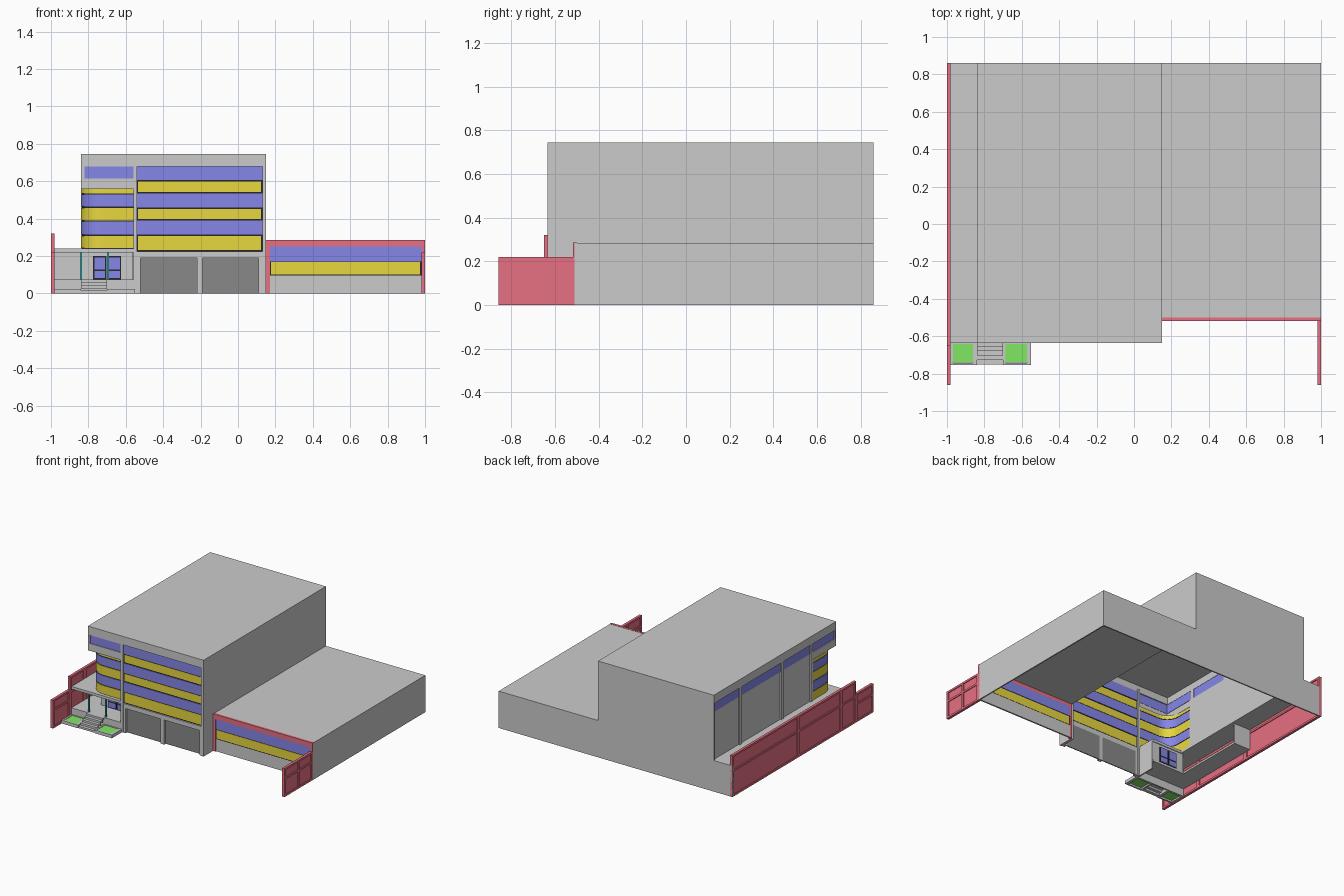
import bpy, bmesh, math

if "Cube" in bpy.data.objects:
    bpy.data.objects.remove(bpy.data.objects["Cube"])

def mat(name, r, g, b):
    m = bpy.data.materials.new(name)
    m.diffuse_color = (r, g, b, 1)
    m.use_nodes = True
    m.node_tree.nodes["Principled BSDF"].inputs["Base Color"].default_value = m.diffuse_color
    return m

BLUE = mat("blue", .24, .24, .82)
GOLD = mat("yellow", .8, .68, .05)
BLACK = mat("black", .02, .02, .02)
RED = mat("red", .8, .16, .22)
GREEN = mat("grass", .22, .8, .12)
DARK = mat("dark_grey", .25, .25, .25)
TEAL = mat("teal", .05, .5, .5)

def prism(name, pts, z0, z1, m=None):
    bm = bmesh.new()
    f = bm.faces.new([bm.verts.new((x, y, z0)) for x, y in pts])
    ext = bmesh.ops.extrude_face_region(bm, geom=[f])
    bmesh.ops.translate(bm, vec=(0, 0, z1 - z0),
                        verts=[v for v in ext["geom"] if isinstance(v, bmesh.types.BMVert)])
    bmesh.ops.recalc_face_normals(bm, faces=bm.faces)
    me = bpy.data.meshes.new(name)
    bm.to_mesh(me)
    bm.free()
    if m:
        me.materials.append(m)
    ob = bpy.data.objects.new(name, me)
    bpy.context.collection.objects.link(ob)
    return ob

def box(name, x0, x1, y0, y1, z0, z1, m=None):
    return prism(name, [(x0, y0), (x1, y0), (x1, y1), (x0, y1)], z0, z1, m)

def window(name, x0, x1, y, z0, z1):
    # yellow pane with a black border
    box(name + "_border", x0, x1, y - .003, y + .007, z0, z1, BLACK)
    box(name, x0 + .006, x1 - .006, y - .005, y + .009, z0 + .007, z1 - .007, GOLD)

# Main shell: open underneath, thin walls and roofs
box("tower_roof", -.84, .15, -.635, .86, .735, .745)
box("tower_right_wall", .14, .15, -.51, .86, .285, .74)
box("tower_right_front_wall", .13, .15, -.635, -.51, 0, .74)
box("tower_back_wall", -.84, .15, .85, .86, 0, .74)
box("annex_roof", .15, 1, -.51, .86, .275, .285)
box("annex_right_wall", .99, 1, -.51, .86, 0, .28)
box("annex_back_wall", .15, 1, .85, .86, 0, .28)
box("terrace_back_wall", -1, -.84, .85, .86, 0, .24)

# Tower left wall with pilasters and high windows
box("left_wall", -.83, -.82, -.37, .85, .24, .61)
box("left_parapet", -.84, -.82, -.635, .86, .68, .74)
edges = [.86, .53, .02, -.34, -.635]
for i, y in enumerate(edges):
    lo = .24 if i < 4 else .56
    box("left_pilaster", -.84, -.82, max(y - .015, -.635), min(y + .015, .86), lo, .7)
for a, b in zip(edges, edges[1:]):
    box("left_high_window", -.834, -.822, b, a, .61, .685, BLUE)

# Tower front: parapet, columns and striped bands
box("front_parapet", -.84, .15, -.635, -.61, .68, .74)
box("front_column", -.56, -.54, -.635, -.6, 0, .7)
for i in range(3):
    z = (.225, .39, .535)[i]
    t = (.315, .46, .607)[i]
    window("front_yellow_window", -.54, .13, -.617, z, t)
    box("front_blue_band", -.54, .13, -.625, -.605, t, (.39, .535, .68)[i], BLUE)

# Garage level
box("garage_lintel", -.54, .13, -.63, -.605, .19, .225)
for x0, x1 in ((-.54, -.52), (-.22, -.19), (.11, .13)):
    box("garage_pier", x0, x1, -.63, -.605, 0, .19)
for x0 in (-.52, -.19):
    box("garage_door", x0, x0 + .3, -.612, -.605, 0, .19, DARK)

# Rounded striped corner
def corner_path(off):
    r = .11 + off
    arc = [(-.725 - r * math.cos(a), -.5 - r * math.sin(a))
           for a in [math.pi / 2 * i / 12 for i in range(13)]]
    return [(arc[0][0], -.35)] + arc + [(-.56, arc[-1][1])]

def corner_band(name, z0, z1, m, out, inn):
    ob = prism(name, corner_path(out) + corner_path(inn)[::-1], z0, z1, m)
    bpy.context.view_layer.objects.active = ob
    ob.select_set(True)
    bpy.ops.object.shade_smooth_by_angle()
    ob.select_set(False)

corner_band("corner_core", .24, .56, BLACK, 0, -.008)
levels = [.24, .312, .388, .462, .532, .562]
for i, (a, b) in enumerate(zip(levels, levels[1:])):
    corner_band("corner_band", a + .003, b - .004, BLUE if i % 2 else GOLD, .004, -.01)

# Overhanging top box over the rounded corner
prism("overhang_soffit", corner_path(-.01)[1:] + [(-.56, -.635), (-.84, -.635), (-.84, -.5)], .558, .566)
box("overhang_sill", -.84, -.56, -.635, -.62, .56, .615)
box("overhang_left_sill", -.84, -.825, -.635, -.34, .56, .615)
box("overhang_window", -.83, -.56, -.63, -.618, .61, .685, BLUE)

# Annex front with red frame
box("annex_base", .17, .98, -.512, -.5, 0, .098)
window("annex_window", .17, .98, -.51, .095, .175)
box("annex_blue_band", .17, .98, -.514, -.5, .172, .25, BLUE)
box("annex_red_top", .15, 1, -.518, -.5, .25, .287, RED)
for x in (.15, .98):
    box("annex_red_post", x, x + .02, -.518, -.5, 0, .25, RED)

# Terrace slab and entrance canopy
prism("terrace_slab", [(-.98, .85), (-.98, -.635), (-.56, -.635), (-.56, -.46),
                       (-.82, -.46), (-.82, .85)], .22, .24)
# Entrance platform, walls, doors and posts
prism("entrance_platform", [(-.98, .1), (-.98, -.635), (-.56, -.635), (-.56, -.46),
                            (-.84, -.46), (-.84, .1)], .06, .075)
box("platform_riser", -.98, -.56, -.635, -.625, 0, .07)
box("entrance_wall", -.84, -.56, -.475, -.465, .07, .22)
box("entrance_side_wall", -.565, -.555, -.62, -.465, 0, .22)
box("passage_end_wall", -.98, -.84, .09, .1, .07, .22)
for x0 in (-.775, -.697):
    box("door_frame", x0, x0 + .072, -.48, -.46, .075, .2, BLACK)
    for z0 in (.082, .128):
        box("door_glass", x0 + .007, x0 + .065, -.484, -.456, z0, z0 + (.038 if z0 < .1 else .065), BLUE)
for x in (-.84, -.695):
    box("canopy_post", x - .005, x + .005, -.625, -.615, .07, .22, TEAL)

# Stairs between planters
for i in range(5):
    y0 = -.75 + i * .024
    box("stair", -.84, -.7, y0, y0 + .026, i * .015, (i + 1) * .015)
for x0, x1 in ((-.98, -.84), (-.7, -.55)):
    box("planter_grass", x0 + .01, x1 - .02, -.74, -.64, .012, .022, GREEN)
    box("planter_front", x0, x1, -.755, -.742, 0, .025)
    box("planter_back", x0, x1, -.642, -.63, 0, .025)
    box("planter_left", x0, x0 + .012, -.755, -.63, 0, .025)
    box("planter_right", x1 - .022, x1, -.755, -.63, 0, .025)

# Red fences: thin panel framed by posts and rails
def fence(x, y0, y1, h, bays):
    box("fence_panel", x + .006, x + .014, y0, y1, 0, h, RED)
    for z in (0, h * .6, h - .015):
        box("fence_rail", x, x + .02, y0, y1, z, z + .015, RED)
    for i in range(bays + 1):
        y = y0 + (y1 - y0 - .016) * i / bays
        box("fence_post", x, x + .02, y, y + .016, 0, h, RED)

fence(-1, .05, .86, .32, 1)
fence(-1, -.47, .05, .32, 1)
fence(-1, -.65, -.47, .32, 1)
fence(-1, -.86, -.65, .22, 1)
fence(.98, -.86, -.515, .22, 2)
